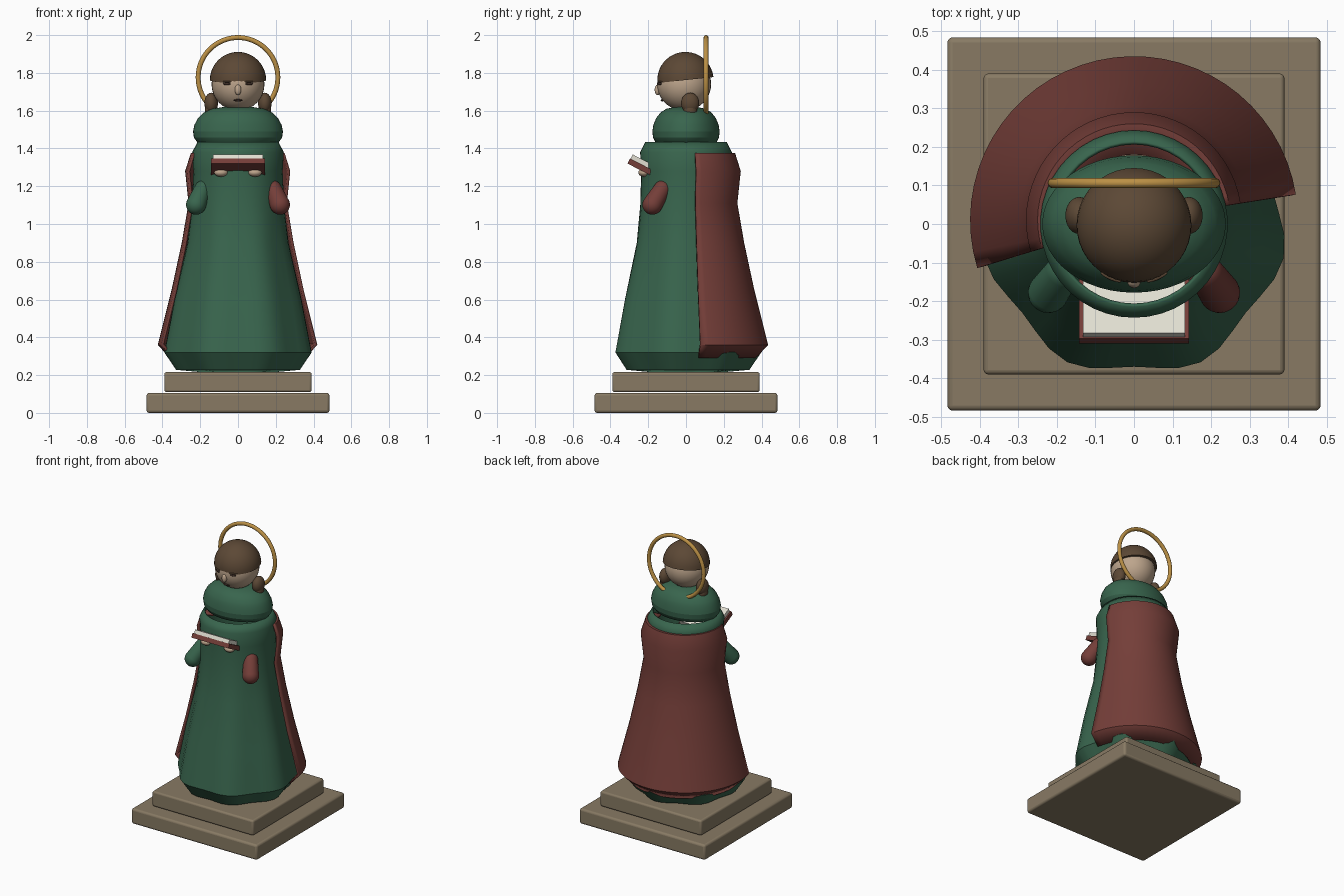
import bpy, bmesh, math
from mathutils import Vector

cube = bpy.data.objects.get("Cube")
if cube:
    bpy.data.objects.remove(cube)


def material(name, r, g, b):
    m = bpy.data.materials.new(name)
    m.use_nodes = True
    m.diffuse_color = (r, g, b, 1)
    m.node_tree.nodes["Principled BSDF"].inputs["Base Color"].default_value = (r, g, b, 1)
    return m


GREEN = material("robe green", 0.040, 0.130, 0.075)
RED = material("cloak red", 0.175, 0.048, 0.040)
STONE = material("plinth stone", 0.246, 0.195, 0.127)
HAIR = material("hair brown", 0.107, 0.065, 0.036)
SKIN = material("skin", 0.51, 0.376, 0.262)
GOLD = material("halo gold", 0.50, 0.28, 0.06)
PAGE = material("page cream", 0.75, 0.73, 0.64)
DARK = material("face dark", 0.045, 0.025, 0.018)


def finish(obj, name, mat, smooth=True):
    obj.name = obj.data.name = name
    obj.data.materials.append(mat)
    bpy.ops.object.select_all(action="DESELECT")
    bpy.context.view_layer.objects.active = obj
    obj.select_set(True)
    if smooth:
        bpy.ops.object.shade_smooth_by_angle(angle=math.radians(35))
    return obj


def lathe(name, profile, mat, steps=48, start=0, sweep=360, fold=None, thick=0):
    """Turn (radius, height) points about z, with optional folds and thickness."""
    bm = bmesh.new()
    rings = []
    for i in range(steps + 1):
        a = math.radians(start + sweep * i / steps)
        ring = []
        for r, z in profile:
            k = r + (fold(a, z) if fold else 0)
            ring.append(bm.verts.new((k * math.cos(a), k * math.sin(a), z)))
        rings.append(ring)
    for a, b in zip(rings, rings[1:]):
        for j in range(len(profile) - 1):
            bm.faces.new((a[j], b[j], b[j + 1], a[j + 1]))
    bmesh.ops.remove_doubles(bm, verts=bm.verts, dist=0.0001)
    bmesh.ops.recalc_face_normals(bm, faces=bm.faces)
    mesh = bpy.data.meshes.new(name)
    bm.to_mesh(mesh)
    bm.free()
    obj = bpy.data.objects.new(name, mesh)
    bpy.context.collection.objects.link(obj)
    if thick:
        mod = obj.modifiers.new("thickness", "SOLIDIFY")
        mod.thickness = thick
        mod.offset = -1
    return finish(obj, name, mat)


def ball(name, loc, radii, mat, rot=(0, 0, 0)):
    bpy.ops.mesh.primitive_uv_sphere_add(segments=32, ring_count=20, radius=1, location=loc, rotation=rot)
    obj = bpy.context.object
    obj.scale = radii
    return finish(obj, name, mat)


def box(name, loc, size, mat, bevel=0, rot=(0, 0, 0)):
    bpy.ops.mesh.primitive_cube_add(size=1, location=loc, rotation=rot)
    obj = bpy.context.object
    obj.scale = size
    bpy.ops.object.transform_apply(location=False, rotation=False, scale=True)
    if bevel:
        mod = obj.modifiers.new("bevel", "BEVEL")
        mod.width = bevel
        mod.segments = 3
    return finish(obj, name, mat, bevel > 0)


def capsule(name, a, b, ra, rb, mat):
    """Rounded sleeve running from point a to point b."""
    a, b = Vector(a), Vector(b)
    length = (b - a).length
    arc = [math.radians(15 * i) for i in range(7)]
    profile = [(ra * math.sin(t), -ra * math.cos(t)) for t in arc]
    profile += [(rb * math.cos(t), length + rb * math.sin(t)) for t in arc]
    obj = lathe(name, profile, mat, 28)
    obj.location = a
    obj.rotation_euler = (b - a).to_track_quat("Z", "Y").to_euler()
    return obj


# Stepped plinth
box("plinth_lower", (0, 0, 0.053), (0.968, 0.968, 0.106), STONE, 0.014)
box("plinth_upper", (0, 0, 0.163), (0.78, 0.78, 0.106), STONE, 0.012)


# Robe with folds that deepen towards the hem
def folds(a, z):
    depth = 0.014 * max(0, min(1, (1.2 - z) / 0.8))
    return -depth * math.cos(7 * (a + math.pi / 2))


robe_profile = [(0.20, 0.217), (0.322, 0.228), (0.384, 0.32), (0.332, 0.6), (0.266, 0.9),
                (0.244, 1.1), (0.237, 1.28), (0.243, 1.38), (0.215, 1.435)]
lathe("robe", robe_profile, GREEN, 42, -90, 360, folds, 0.01)

# Cloak wrapped round the back, its hem tucked in
cloak_profile = [(0.17, 1.375), (0.25, 1.375), (0.28, 1.28), (0.262, 1.11), (0.298, 0.9),
                 (0.352, 0.65), (0.425, 0.36), (0.36, 0.29)]
cloak = lathe("cloak", cloak_profile, RED, 32, 9, 188, None, 0.015)
cloak.location.y = 0.01

# Cowl resting on the shoulders
cowl_profile = [(0.7, 1.415), (0.9, 1.43), (0.98, 1.457), (1, 1.49), (0.97, 1.525), (0.89, 1.56),
                (0.76, 1.59), (0.58, 1.61), (0.3, 1.62), (0, 1.622)]
cowl = lathe("cowl", cowl_profile, GREEN, 48)
cowl.scale = (0.238, 0.178, 1)

# Head and domed hair
ball("head", (0, -0.01, 1.74), (0.14, 0.143, 0.14), SKIN)
dome = [(0, 0)] + [(0.149 * math.cos(t), 0.149 * math.sin(t))
                   for t in [math.radians(9 * i) for i in range(11)]]
hair = lathe("hair", dome, HAIR, 40)
hair.location = (0, -0.003, 1.762)
hair.rotation_euler.x = math.radians(6)

# Face
ball("nose", (0, -0.15, 1.71), (0.017, 0.016, 0.028), SKIN)
ball("mouth", (0, -0.126, 1.655), (0.024, 0.008, 0.006), DARK)

# Paired parts: eyes, brows, hair locks, hands, sleeves
for side, x, sleeve in (("right", -1, GREEN), ("left", 1, RED)):
    turn = (0, 0, x * math.radians(24))
    ball(side + "_eye", (x * 0.059, -0.139, 1.742), (0.021, 0.007, 0.007), DARK, turn)
    ball(side + "_brow", (x * 0.06, -0.138, 1.753), (0.029, 0.007, 0.004), HAIR, turn)
    ball(side + "_hair_lock", (x * 0.142, 0.022, 1.64), (0.036, 0.048, 0.055), HAIR)
    ball(side + "_hair_lock_end", (x * 0.143, 0.022, 1.60), (0.032, 0.037, 0.055), HAIR)
    ball(side + "_hand", (x * 0.09, -0.222, 1.272), (0.036, 0.03, 0.022), SKIN)
    capsule(side + "_sleeve", (x * 0.222, -0.178, 1.102), (x * 0.185, -0.125, 1.185), 0.053, 0.046, sleeve)

# Open book tilted towards the face
tilt = (math.radians(-27), 0, 0)
box("book_cover", (0, -0.214, 1.288), (0.285, 0.2, 0.03), RED, 0, tilt)
box("book_pages", (0, -0.2015, 1.3125), (0.265, 0.194, 0.026), PAGE, 0, tilt)

# Halo ring behind the head
bpy.ops.mesh.primitive_torus_add(major_segments=64, minor_segments=14, major_radius=0.211, minor_radius=0.013,
                                 location=(0, 0.106, 1.776), rotation=(math.pi / 2, 0, 0))
finish(bpy.context.object, "halo", GOLD)
